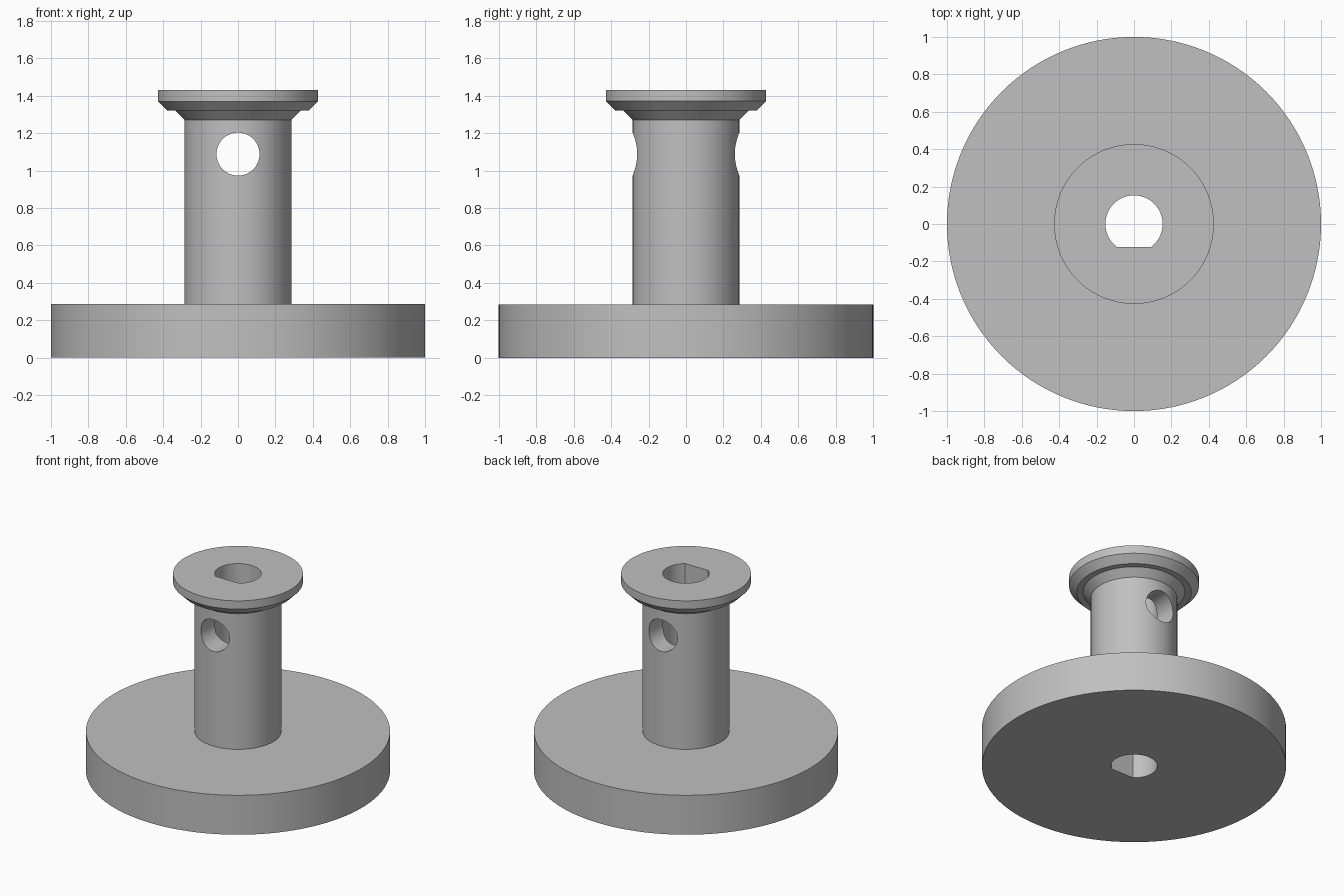
import bpy
import bmesh
import math

if "Cube" in bpy.data.objects:
    bpy.data.objects.remove(bpy.data.objects["Cube"])

SEGMENTS = 128


def make_object(name, bm):
    bmesh.ops.recalc_face_normals(bm, faces=bm.faces[:])
    mesh = bpy.data.meshes.new(name)
    bm.to_mesh(mesh)
    bm.free()
    obj = bpy.data.objects.new(name, mesh)
    bpy.context.collection.objects.link(obj)
    return obj


def revolve(name, profile):
    """Closed solid from stacked (radius, z) rings, capped at both ends."""
    bm = bmesh.new()
    rings = []
    for r, z in profile:
        rings.append([bm.verts.new((r * math.cos(2 * math.pi * i / SEGMENTS),
                                    r * math.sin(2 * math.pi * i / SEGMENTS), z))
                      for i in range(SEGMENTS)])
    for low, high in zip(rings, rings[1:]):
        for i in range(SEGMENTS):
            j = (i + 1) % SEGMENTS
            bm.faces.new((low[i], low[j], high[j], high[i]))
    bm.faces.new(rings[0][::-1])
    bm.faces.new(rings[-1])
    return make_object(name, bm)


def prism(name, outline, z0, z1):
    """Outline of (x, y) points extruded from z0 to z1."""
    bm = bmesh.new()
    face = bm.faces.new([bm.verts.new((x, y, z0)) for x, y in outline])
    top = bmesh.ops.extrude_face_region(bm, geom=[face])["geom"]
    verts = [v for v in top if isinstance(v, bmesh.types.BMVert)]
    bmesh.ops.translate(bm, verts=verts, vec=(0, 0, z1 - z0))
    return make_object(name, bm)


def cut(obj, cutter):
    cutter.hide_render = True
    mod = obj.modifiers.new("cut", 'BOOLEAN')
    mod.operation = 'DIFFERENCE'
    mod.solver = 'EXACT'
    mod.object = cutter
    bpy.context.view_layer.objects.active = obj
    bpy.ops.object.modifier_apply(modifier=mod.name)
    bpy.data.objects.remove(cutter)


# Wide base disc, post and stepped, chamfered top flange
body = revolve("flanged_post", [
    (1.0, 0.0), (1.0, 0.286), (0.285, 0.286), (0.285, 1.27),
    (0.335, 1.32), (0.377, 1.32), (0.427, 1.37), (0.427, 1.43)])

# D-shaped bore through the full height, flat side to the front
R, FLAT = 0.153, -0.122
start = math.asin(FLAT / R)
sweep = math.pi - 2 * start
bore = [(R * math.cos(start + sweep * i / 72), R * math.sin(start + sweep * i / 72))
        for i in range(73)]
cut(body, prism("bore_cutter", bore, -0.2, 1.7))

# Round cross hole through the post from front to back
circle = [(0.115 * math.cos(2 * math.pi * i / 64), 0.115 * math.sin(2 * math.pi * i / 64))
          for i in range(64)]
cross = prism("cross_hole_cutter", circle, -0.6, 0.6)
cross.rotation_euler = (math.pi / 2, 0, 0)
cross.location = (0, 0, 1.088)
bpy.context.view_layer.update()
cut(body, cross)

# Single grey colour
grey = bpy.data.materials.new("light_grey")
grey.diffuse_color = (0.53, 0.53, 0.53, 1.0)
grey.use_nodes = True
grey.node_tree.nodes["Principled BSDF"].inputs["Base Color"].default_value = grey.diffuse_color
body.data.materials.clear()
body.data.materials.append(grey)
for poly in body.data.polygons:
    poly.material_index = 0

# Smooth walls, crisp edges
bpy.ops.object.select_all(action='DESELECT')
body.select_set(True)
bpy.context.view_layer.objects.active = body
bpy.ops.object.shade_smooth_by_angle(angle=math.radians(30))
